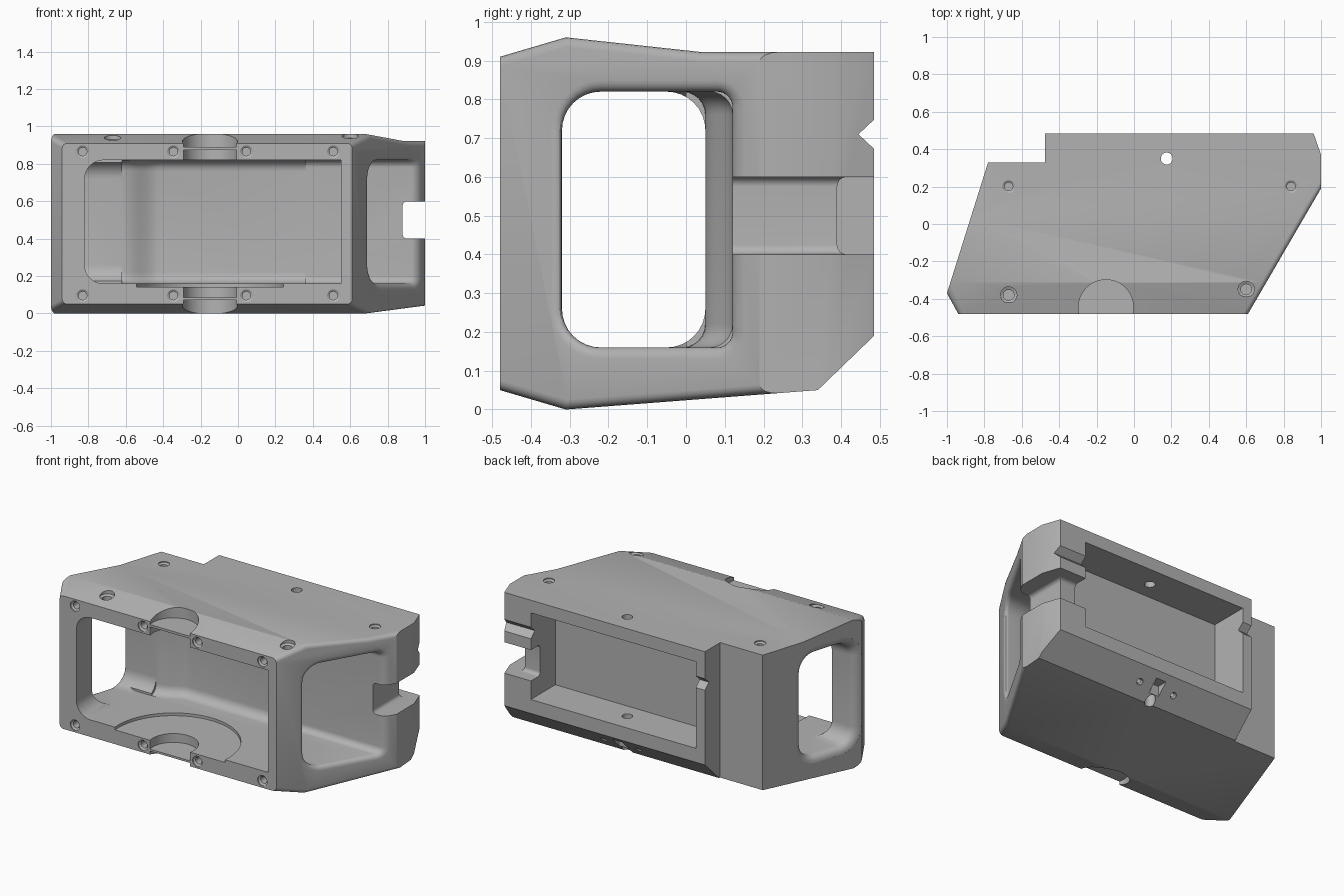
import bpy, bmesh, math
from mathutils import Vector

cube = bpy.data.objects.get("Cube")
if cube:
    bpy.data.objects.remove(cube)

grey = bpy.data.materials.new("plain grey")
grey.use_nodes = True
grey.diffuse_color = (0.45, 0.45, 0.45, 1)
grey.node_tree.nodes["Principled BSDF"].inputs["Base Color"].default_value = (0.45, 0.45, 0.45, 1)


def loft(name, rings, round_edges=None, radius=0.02):
    """Closed solid through rings of equal point count, with optional rounded edges."""
    bm = bmesh.new()
    loops = [[bm.verts.new(p) for p in ring] for ring in rings]
    n = len(loops[0])
    for a, b in zip(loops, loops[1:]):
        for i in range(n):
            j = (i + 1) % n
            bm.faces.new((a[i], a[j], b[j], b[i]))
    bm.faces.new(loops[0][::-1])
    bm.faces.new(loops[-1])
    bmesh.ops.recalc_face_normals(bm, faces=bm.faces)
    if round_edges:
        edges = [e for e in bm.edges if round_edges(e)]
        bmesh.ops.bevel(bm, geom=edges, offset=radius, segments=6, profile=0.5, affect='EDGES')
    mesh = bpy.data.meshes.new(name)
    bm.to_mesh(mesh)
    bm.free()
    mesh.materials.append(grey)
    ob = bpy.data.objects.new(name, mesh)
    bpy.context.collection.objects.link(ob)
    return ob


def prism(name, pts, axis, lo, hi, **kw):
    """Extrude a 2D outline along an axis."""
    place = {'x': lambda p, h: (h, p[0], p[1]),
             'y': lambda p, h: (p[0], h, p[1]),
             'z': lambda p, h: (p[0], p[1], h)}[axis]
    return loft(name, [[place(p, h) for p in pts] for h in (lo, hi)], **kw)


def rounded(a0, a1, b0, b1, r0, r1, steps=8):
    """Rectangle with corner radius r0 on the a0 side and r1 on the a1 side."""
    pts = []
    for k, (a, b, r) in enumerate(((a1, b1, r1), (a0, b1, r0), (a0, b0, r0), (a1, b0, r1))):
        ca = a - r if a == a1 else a + r
        cb = b - r if b == b1 else b + r
        for i in range(steps + 1):
            t = math.pi / 2 * (k + i / steps)
            pts.append((ca + r * math.cos(t), cb + r * math.sin(t)))
    return pts


def box(name, x0, x1, y0, y1, z0, z1):
    return prism(name, [(x0, y0), (x1, y0), (x1, y1), (x0, y1)], 'z', z0, z1)


def circle(x, y, r, n=48):
    return [(x + r * math.cos(2 * math.pi * i / n), y + r * math.sin(2 * math.pi * i / n))
            for i in range(n)]


def drill(loc, direction, r, depth):
    """Countersunk round hole; direction points into the body."""
    rot = Vector((0, 0, 1)).rotation_difference(Vector(direction))
    rings = [[Vector(loc) + rot @ Vector((x, y, h)) for x, y in circle(0, 0, s, 20)]
             for h, s in ((-0.06, r), (0.006, r), (0.014, r * 0.65), (depth, r * 0.65))]
    return loft("screw_hole", rings)


def apply_boolean(target, tool, op='DIFFERENCE'):
    mod = target.modifiers.new("cut", 'BOOLEAN')
    mod.operation, mod.solver, mod.object = op, 'EXACT', tool
    bpy.context.view_layer.objects.active = target
    bpy.ops.object.modifier_apply(modifier=mod.name)
    bpy.data.objects.remove(tool)


# Outer housing: plan outline intersected with the side profile
plan = [(-0.94, -0.48), (0.61, -0.48), (1.0, 0.19), (1.0, 0.37), (0.96, 0.485),
        (-0.475, 0.485), (-0.475, 0.33), (-0.78, 0.33), (-1.0, -0.37)]
side = [(-0.48, 0.05), (-0.31, 0), (0.34, 0.05), (0.485, 0.19), (0.485, 0.922),
        (0.04, 0.922), (-0.31, 0.96), (-0.48, 0.91)]
body = prism("housing", plan, 'z', -0.2, 1.2)
apply_boolean(body, prism("side_profile", side, 'x', -1.5, 1.5), 'INTERSECT')

# Soften the top and bottom rims of the slanted end and the front corner
bm = bmesh.new()
bm.from_mesh(body.data)


def soft(e):
    ends = [f for f in e.link_faces if abs(f.normal.x) > 0.8 and f.normal.y < -0.4]
    level = abs((e.verts[0].co - e.verts[1].co).normalized().z) < 0.8
    return len(ends) == 1 and level


bmesh.ops.bevel(bm, geom=[e for e in bm.edges if soft(e)], offset=0.025, segments=4,
                profile=0.5, affect='EDGES')
bm.to_mesh(body.data)
bm.free()

cutters = []
LOW, HIGH = 0.16, 0.82

# Front opening
cutters.append(prism("front_opening", rounded(-0.82, 0.55, LOW, HIGH, 0.1, 0.0005), 'y', -0.7, 0))

# Main chamber with a curved step in its rear wall
step = [(-0.62 + 0.2 * i / 12, 0.05 + 0.07 * (0.5 - 0.5 * math.cos(math.pi * i / 12)))
        for i in range(13)]
chamber = [(-0.62, -0.32), (0.36, -0.32), (0.36, 0.12)] + step[::-1]


def rear_edge(e):
    mid = (e.verts[0].co + e.verts[1].co) / 2
    return mid.y > 0.045 and abs(e.verts[0].co.z - e.verts[1].co.z) < 0.01


cutters.append(prism("chamber", chamber, 'z', LOW, HIGH, round_edges=rear_edge, radius=0.06))


# End windows with rounded outer rims, following the slanted walls
def window(name, y1, r1, wall, sign, inner, g):
    def ring(x_at, grow):
        pts = rounded(-0.32 - grow, y1 + grow, LOW - grow, HIGH + grow, 0.1 + grow, r1 + grow)
        return [(x_at(y), y, z) for y, z in pts]
    rings = [ring(lambda y: inner, 0)]
    for i in range(6):
        t = math.pi / 2 * i / 5
        d = g * (1 - math.sin(t))
        rings.append(ring(lambda y: wall(y) - sign * d, g * (1 - math.cos(t))))
    rings.append(ring(lambda y: wall(y) + sign * 0.15, g))
    return loft(name, rings)


cutters.append(window("right_end_window", 0.05, 0.1,
                      lambda y: -0.78 + 0.314 * (y - 0.33), -1, -0.5, 0.045))
cutters.append(window("left_end_window", 0.12, 0.04,
                      lambda y: 1 + 0.582 * (y - 0.19), 1, 0.36, 0.03))

# Rear pocket, side slot and rail notch
cutters.append(box("rear_pocket", -0.41, 0.77, 0.235, 0.7, 0.28, 0.84))
cutters.append(prism("side_slot", rounded(0.88, 1.2, 0.4, 0.6, 0.025, 0.025), 'y', 0.02, 0.7))
cutters.append(prism("slot_end", rounded(0.39, 0.7, 0.4, 0.6, 0.025, 0.025), 'x', 0.7, 1.2))
cutters.append(prism("rail_notch", [(0.445, 0.71), (0.525, 0.635), (0.525, 0.785)], 'x', -0.7, 1.2))

# Round recesses above and below the front opening
for z0, z1 in ((0.89, 1.1), (0.7, 0.875), (0.085, 0.3), (-0.1, 0.072)):
    cutters.append(prism("round_recess", circle(-0.15, -0.445, 0.147), 'z', z0, z1))
cutters.append(prism("floor_disc", circle(-0.15, -0.445, 0.395, 64), 'z', 0.142, 0.25))

# Screw holes on the front and top
for x in (-0.83, -0.345, 0.045, 0.51):
    for z in (0.095, 0.865):
        cutters.append(drill((x, -0.48, z), (0, 1, 0), 0.034, 0.1))
for x, y, z, r in ((-0.67, 0.2, 0.922, 0.034), (0.84, 0.2, 0.922, 0.034),
                   (-0.67, -0.38, 0.935, 0.044), (0.6, -0.35, 0.945, 0.044)):
    cutters.append(drill((x, y, z), (0, 0, -1), r, 0.08))

# Vertical pin hole, with a square recess and two small holes in the lower slope
cutters.append(prism("pin_hole", circle(0.175, 0.35, 0.032, 24), 'z', 0.01, 1.1))
cutters.append(box("square_recess", 0.14, 0.21, 0.385, 0.455, 0, 0.16))
for x in (0.05, 0.3):
    cutters.append(drill((x, 0.412, 0.12), (0, -1, 1), 0.02, 0.06))

for c in cutters:
    apply_boolean(body, c)

# Smooth shading with crisp edges
bpy.ops.object.select_all(action='DESELECT')
body.select_set(True)
bpy.context.view_layer.objects.active = body
bpy.ops.object.shade_smooth_by_angle(angle=math.radians(30))
